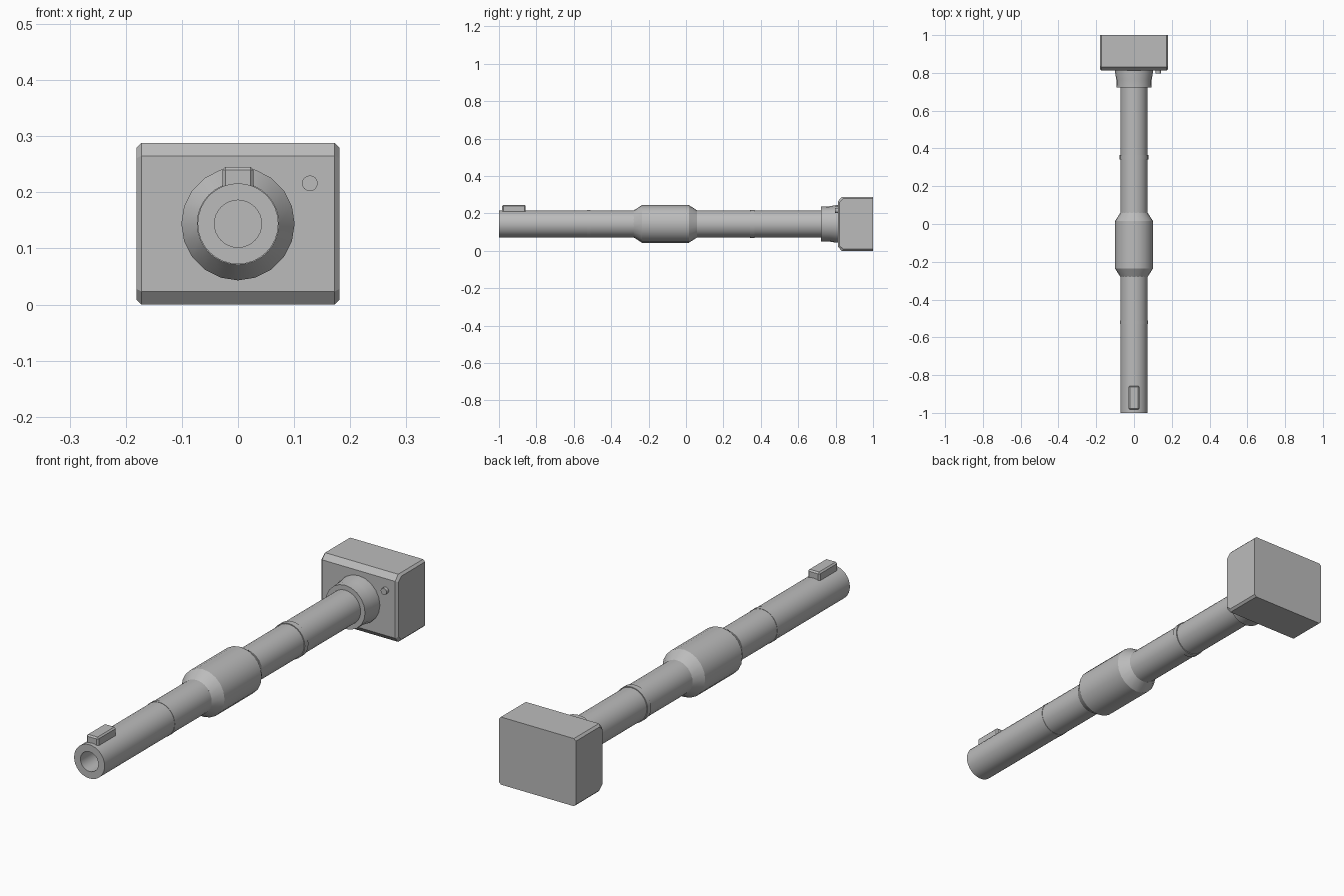
import bpy, bmesh
from math import sin, cos, pi, radians

if "Cube" in bpy.data.objects:
    bpy.data.objects.remove(bpy.data.objects["Cube"], do_unlink=True)

AXIS_Z = 0.144

grey = bpy.data.materials.new("plain grey")
grey.use_nodes = True
grey.diffuse_color = (0.5, 0.5, 0.5, 1)
grey.node_tree.nodes["Principled BSDF"].inputs["Base Color"].default_value = (0.5, 0.5, 0.5, 1)


def finish(name, bm, smooth=False):
    bmesh.ops.remove_doubles(bm, verts=bm.verts, dist=1e-5)
    bmesh.ops.recalc_face_normals(bm, faces=bm.faces)
    mesh = bpy.data.meshes.new(name)
    bm.to_mesh(mesh)
    bm.free()
    mesh.materials.append(grey)
    obj = bpy.data.objects.new(name, mesh)
    bpy.context.collection.objects.link(obj)
    if smooth:
        bpy.ops.object.select_all(action="DESELECT")
        obj.select_set(True)
        bpy.context.view_layer.objects.active = obj
        bpy.ops.object.shade_smooth_by_angle(angle=radians(28))
    return obj


def bridge(bm, a, b):
    n = len(a)
    for i in range(n):
        j = (i + 1) % n
        bm.faces.new((a[i], a[j], b[j], b[i]))


def lathe(name, profile, sides, x=0, z=AXIS_Z):
    """Spin (y, radius) points around a line parallel to y, capping both ends."""
    bm = bmesh.new()
    rings = []
    for y, r in profile:
        angles = [2 * pi * i / sides for i in range(sides)]
        rings.append([bm.verts.new((x + r * cos(t), y, z + r * sin(t))) for t in angles])
    for a, b in zip(rings, rings[1:]):
        bridge(bm, a, b)
    bm.faces.new(rings[0])
    bm.faces.new(rings[-1])
    return finish(name, bm, smooth=True)


# Barrel tube with a blind bore at the muzzle
lathe("barrel", [(-0.75, 0.042), (-1, 0.042), (-1, 0.072), (0.82, 0.072)], 32)

# Swollen sleeve at mid-length
lathe("middle_sleeve", [(-0.28, 0.072), (-0.235, 0.101), (0.015, 0.101), (0.06, 0.072)], 20)

# Thin clamp bands
lathe("front_band", [(-0.53, 0.0735), (-0.51, 0.0735)], 32)
lathe("rear_band", [(0.342, 0.0755), (0.366, 0.0755)], 32)

# Flared collar where the barrel enters the block
lathe("collar", [(0.722, 0.093), (0.765, 0.094), (0.8, 0.1), (0.815, 0.1)], 20)

# Small round port beside the barrel
lathe("side_port", [(0.797, 0.014), (0.82, 0.014)], 16, x=0.128, z=0.216)

# Muzzle block with chamfered edges
bm = bmesh.new()
bmesh.ops.create_cube(bm, size=1)
for v in bm.verts:
    v.co = (v.co.x * 0.056, -0.92 + v.co.y * 0.125, 0.224 + v.co.z * 0.043)
bmesh.ops.bevel(bm, geom=bm.edges[:], offset=0.006, segments=1, affect="EDGES")
finish("muzzle_block", bm)

# Rear block: side profile with sloped front edges, and inset side caps
bm = bmesh.new()


def section(x, inset):
    top, front = 0.288 - inset, 0.812 + inset
    pts = [(1, inset), (front + 0.02, inset), (front, 0.023 + inset / 2),
           (front, 0.265 - inset / 2), (front + 0.02, top), (1, top)]
    return [bm.verts.new((x, y, z)) for y, z in pts]


loops = [section(x, i) for x, i in ((-0.181, 0.009), (-0.172, 0), (0.172, 0), (0.181, 0.009))]
for a, b in zip(loops, loops[1:]):
    bridge(bm, a, b)
bm.faces.new(loops[0])
bm.faces.new(loops[-1])
finish("rear_block", bm)
